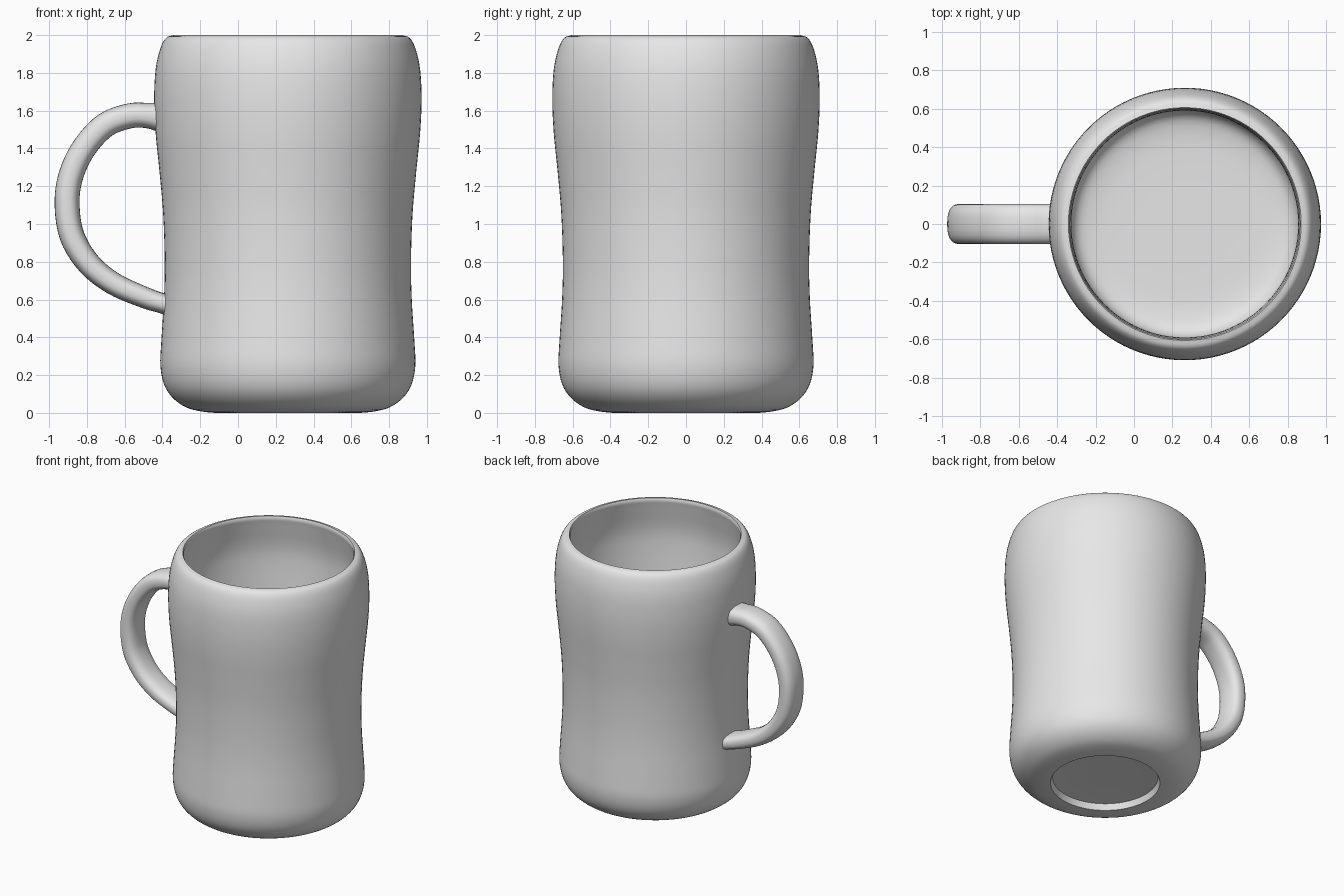
import bpy, bmesh, math
from mathutils import Vector

cube = bpy.data.objects.get("Cube")
if cube:
    bpy.data.objects.remove(cube, do_unlink=True)

AXIS_X = 0.264

# Single glaze colour
glaze = bpy.data.materials.new("grey_glaze")
glaze.use_nodes = True
grey = (0.8, 0.8, 0.8, 1.0)
glaze.diffuse_color = grey
glaze.node_tree.nodes["Principled BSDF"].inputs["Base Color"].default_value = grey


def smooth_path(points, steps):
    """Catmull-Rom curve through the given points."""
    p = [Vector(q) for q in points]
    p = [2 * p[0] - p[1]] + p + [2 * p[-1] - p[-2]]
    out = []
    for a, b, c, d in zip(p, p[1:], p[2:], p[3:]):
        for i in range(steps):
            t = i / steps
            out.append(0.5 * (2 * b + (c - a) * t + (2 * a - 5 * b + 4 * c - d) * t ** 2
                              + (3 * b - a - 3 * c + d) * t ** 3))
    return out + [p[-2]]


def finish(name, bm):
    bmesh.ops.remove_doubles(bm, verts=bm.verts[:], dist=0.0005)
    bmesh.ops.recalc_face_normals(bm, faces=bm.faces[:])
    mesh = bpy.data.meshes.new(name)
    bm.to_mesh(mesh)
    bm.free()
    obj = bpy.data.objects.new(name, mesh)
    bpy.context.collection.objects.link(obj)
    mesh.materials.append(glaze)
    bpy.ops.object.select_all(action='DESELECT')
    obj.select_set(True)
    bpy.context.view_layer.objects.active = obj
    bpy.ops.object.shade_smooth_by_angle(angle=math.radians(40))
    return obj


# Mug body: recessed foot, waisted outside, thin rim, hollow inside (radius, height)
foot = [(0, 0.05), (0.25, 0.05), (0.37, 0.045)]
outside = [(0.385, 0), (0.46, 0.008), (0.54, 0.03), (0.61, 0.08), (0.655, 0.15),
           (0.675, 0.25), (0.67, 0.38), (0.656, 0.6), (0.652, 0.8), (0.66, 1.05),
           (0.68, 1.28), (0.7, 1.48), (0.708, 1.66), (0.7, 1.82), (0.675, 1.93),
           (0.645, 1.985), (0.605, 2.0)]
inside = [(0.598, 1.985), (0.615, 1.9), (0.64, 1.75), (0.64, 1.6), (0.61, 1.25),
          (0.59, 0.9), (0.595, 0.5), (0.6, 0.3), (0.57, 0.19), (0.48, 0.15),
          (0.3, 0.14), (0, 0.14)]
profile = smooth_path(foot, 2) + smooth_path(outside, 4) + smooth_path(inside, 4)

bm = bmesh.new()
verts = [bm.verts.new((AXIS_X + r, 0, z)) for r, z in profile]
edges = [bm.edges.new(pair) for pair in zip(verts, verts[1:])]
bmesh.ops.spin(bm, geom=verts + edges, cent=(AXIS_X, 0, 0), axis=(0, 0, 1),
               angle=math.tau, steps=96, use_merge=False)
finish("mug_body", bm)

# Handle: rounded flat section swept along a C-shaped path (x, z)
path = smooth_path([(-0.40, 1.562), (-0.47, 1.573), (-0.57, 1.573), (-0.7, 1.525),
                    (-0.81, 1.41), (-0.88, 1.27), (-0.905, 1.12), (-0.88, 0.94),
                    (-0.79, 0.79), (-0.66, 0.685), (-0.5, 0.613), (-0.41, 0.583),
                    (-0.35, 0.57)], 5)
SIDES, HALF_WIDTH = 28, 0.104


def rounded(value):
    return math.copysign(abs(value) ** 0.78, value)


bm = bmesh.new()
rings = []
for i, point in enumerate(path):
    tangent = (path[min(i + 1, len(path) - 1)] - path[max(i - 1, 0)]).normalized()
    normal = Vector((-tangent.y, tangent.x))
    t = i / (len(path) - 1)
    # Slimmer towards the lower end, with a slight flare where it joins
    half = 0.066 - 0.016 * max(0, (t - 0.6) / 0.4) + 0.012 * max(0, (t - 0.92) / 0.08)
    half += 0.012 * max(0, (0.1 - t) / 0.1)
    ring = []
    for k in range(SIDES):
        a = math.tau * k / SIDES
        q = point + normal * half * rounded(math.cos(a))
        ring.append(bm.verts.new((q.x, HALF_WIDTH * rounded(math.sin(a)), q.y)))
    rings.append(ring)
for lower, upper in zip(rings, rings[1:]):
    for k in range(SIDES):
        n = (k + 1) % SIDES
        bm.faces.new((lower[k], lower[n], upper[n], upper[k]))
bm.faces.new(rings[0])
bm.faces.new(rings[-1])
finish("handle", bm)
